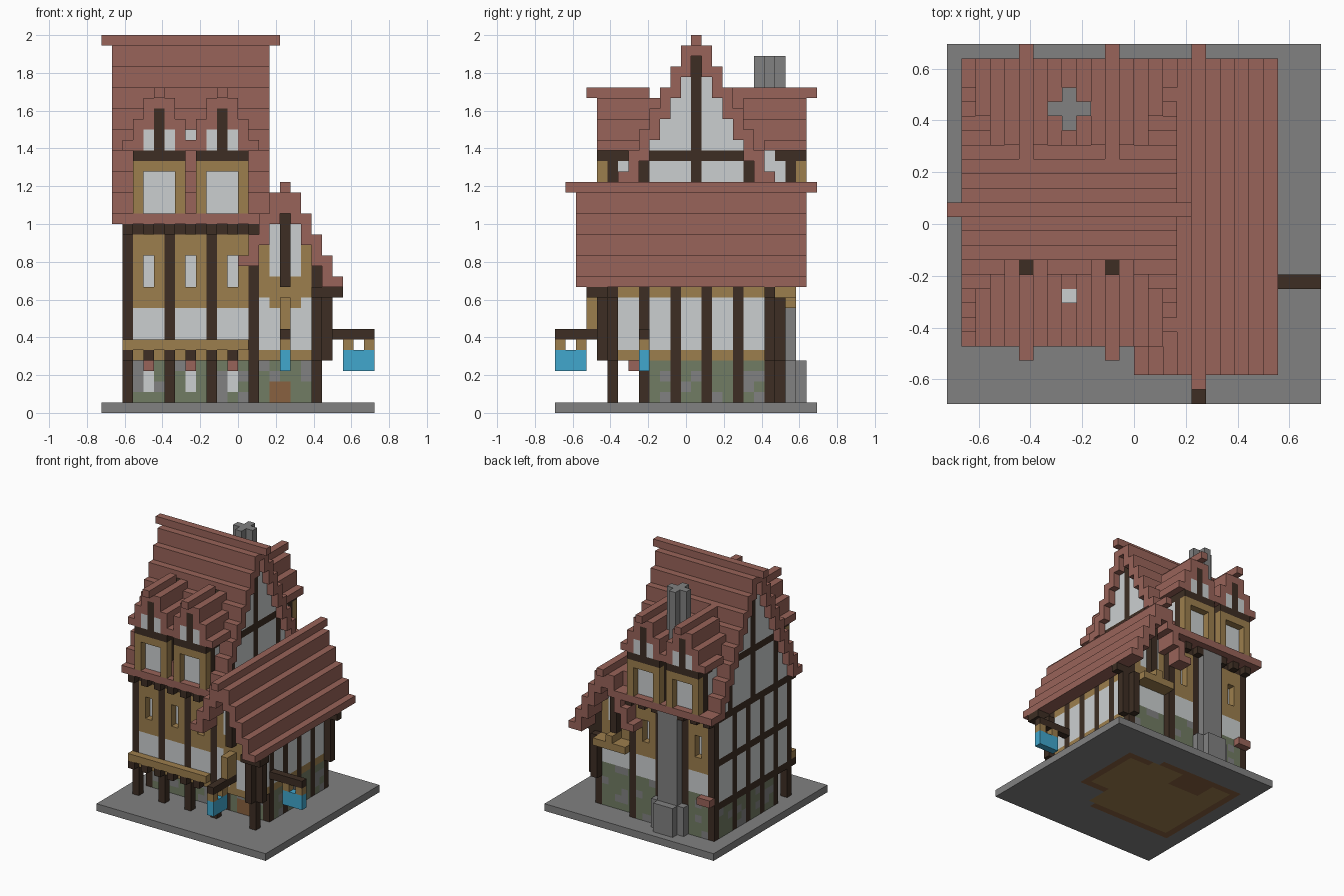
import bpy, bmesh, random
from mathutils import Vector

cube = bpy.data.objects.get("Cube")
if cube:
    bpy.data.objects.remove(cube)
random.seed(4)
U = 1 / 18                      # edge of one building block
ORIGIN = Vector((13, 12.5, 0))

COLOURS = {
    "roof_red": (.315, .126, .1), "dark_timber": (.047, .027, .017),
    "oak": (.335, .21, .075), "plaster": (.6, .625, .63),
    "grey_stone": (.22, .22, .22), "mossy_stone": (.165, .2, .125),
    "lantern_blue": (.053, .385, .61), "door_brown": (.25, .12, .05),
}
MATS = {}
for label, rgb in COLOURS.items():
    m = bpy.data.materials.new(label)
    m.use_nodes = True
    m.diffuse_color = (*rgb, 1)
    m.node_tree.nodes["Principled BSDF"].inputs["Base Color"].default_value = (*rgb, 1)
    MATS[label] = m
RED, DARK, OAK, PLASTER, GREY, MOSS, BLUE, DOOR = COLOURS

cells = {}


def span(v):
    return range(v, v + 1) if isinstance(v, int) else range(*v)


def put(part, mat, i, j, k, where="all"):
    """Fill a block range; where = all, solid (repaint) or empty (only gaps)."""
    for x in span(i):
        for y in span(j):
            for z in span(k):
                c = (x, y, z)
                if where == "all" or (c in cells) == (where == "solid"):
                    cells[c] = (part, mat)


def cut(i, j, k):
    for x in span(i):
        for y in span(j):
            for z in span(k):
                cells.pop((x, y, z), None)


def main_roof(j):               # underside and top of the main roof
    d = abs(j - 13)
    top = max(19, 37 - 2 * d) if d else 36
    return max(18, top - 3 + (d == 0)), top


def wing_roof(i):               # underside and top of the wing roof
    d = abs(i - 17)
    top = 23 - 2 * d if d else 22
    return max(top - 3, 12 if i > 17 else 14), top


POSTS = (2, 6, 10, 14)
WINDOWS = (4, 8, 12)
SIDE_POSTS = (5, 8, 11, 14, 17, 20)

# Base slab
put("base_slab", GREY, (0, 26), (0, 25), 0)

# Plastered bodies up to the undersides of the roofs
put("main_walls", PLASTER, (2, 15), (5, 22), (5, 18))
for j in range(5, 22):
    put("main_walls", PLASTER, (2, 15), j, (18, main_roof(j)[0]))
for i in range(15, 21):
    put("wing_walls", PLASTER, i, (5, 21), (5, wing_roof(i)[0]))

# Main front and back: oak cladding, inset windows, posts and beams
for wall, out in ((5, 4), (21, 22)):
    put("oak_cladding", OAK, (2, 15), wall, (10, 17))
    put("eave_beam", DARK, (2, 15), wall, 17)
    for i in range(2, 15, 2):
        put("eave_corbels", DARK, i, out, 17)
    for i in WINDOWS:
        cut(i, wall, (12, 15))
put("oak_cladding", OAK, (2, 15), 5, (5, 7))
put("ledge", OAK, (2, 14), 4, 6)
for i in range(2, 14, 2):
    put("ledge_corbels", DARK, i, 4, 5)

# Stone ground floor, higher along the back
put("ground_floor", MOSS, (2, 15), (8, 22), (1, 5))
put("ground_floor", MOSS, (15, 21), (8, 21), (1, 5))
put("ground_floor", MOSS, (2, 15), 21, (5, 7))
put("ground_floor", MOSS, (15, 21), 20, (5, 7))
for c, (part, mat) in list(cells.items()):
    if part == "ground_floor" and random.random() < .27:
        cells[c] = (part, GREY)
for i in WINDOWS:
    put("cellar_windows", PLASTER, i, 8, (2, 4))
    put("window_lintels", RED, i, 7, 4)
put("back_lintel", RED, (2, 4), 22, 6)
for i in POSTS:
    for wall in (5, 21):
        put("main_posts", DARK, i, wall, (1, 18))

# Timber framing of the two main gable ends
for i in (2, 14):
    for j in (5, 8, 11, 14, 17, 21):
        put("side_posts", DARK, i, j, (1, 18), "solid")
    for k in (5, 11, 17):
        put("side_beams", DARK, i, (5, 22), k, "solid")
    put("gable_beam", DARK, i, (5, 22), 24, "solid")
    put("gable_post", DARK, i, 13, (18, 34), "solid")
    for j in (8, 18):
        put("gable_post", DARK, i, j, (18, 26), "solid")

# Main roof with ridge beam
for j in range(4, 24):
    lo, hi = main_roof(j)
    put("main_roof", RED, (1, 16), j, (lo, hi))
put("main_ridge", RED, (0, 17), 13, 35)

# Dormers, two on each slope
for edge, step, reach in ((4, 1, 5), (23, -1, 7)):
    def row(a, b):
        ends = sorted((edge + step * a, edge + step * (b - 1)))
        return ends[0], ends[1] + 1
    for c in (5, 11):
        wide, pane = (c - 2, c + 3), (c - 1, c + 2)
        put("dormer_body", PLASTER, wide, row(1, 5), (19, 25))
        put("dormer_body", PLASTER, pane, row(0, 5), (25, 27))
        put("dormer_frame", OAK, wide, row(0, 1), (19, 24))
        cut(pane, row(0, 1), (19, 23))
        put("dormer_beam", DARK, wide, row(0, 3), 24)
        for i in (c - 2, c + 2):
            put("dormer_post", DARK, i, row(1, 2), (19, 24))
        put("dormer_post", DARK, c, row(0, 1), (25, 29))
        for i in range(c - 3, c + 4):
            d = abs(i - c)
            lo, hi = ((29, 30), (27, 30), (25, 28), (25, 26))[d]
            put("dormer_roof", RED, i, row(0, (7, 6, 6, 4)[d]), (lo, hi))
        put("dormer_post", DARK, c, 9, 29)
        put("dormer_ridge", RED, c, row(-1, reach), 30)
put("valley_light", PLASTER, 8, 7, 26)

# Wing roof
for i in range(13, 23):
    lo, hi = wing_roof(i)
    put("wing_roof", RED, i, (2, 24), (lo, hi), "empty")
put("wing_ridge", RED, 17, (1, 25), 21)

# Wing front and back gables
for wall, out in ((5, 4), (20, 21)):
    put("wing_cladding", OAK, (15, 21), wall, (11, 14), "solid")
    put("wing_cladding", OAK, (15, 20), wall, (14, 16), "solid")
    put("wing_cladding", OAK, (16, 19), wall, 10)
    put("wing_gable_panel", PLASTER, (16, 19), wall, (13, 18), "solid")
    put("wing_gable_post", DARK, 17, wall, (12, 19))
    put("wing_gable_post", DARK, 17, out, (12, 19), "empty")
    put("wing_eave_beam", DARK, (20, 23), min(wall, out), 11)
put("wing_cladding", OAK, (15, 20), 5, 5)
put("wing_cladding", OAK, 17, 5, (5, 12))
for j in SIDE_POSTS:
    put("wing_posts", DARK, 20, j, (1, 12))
for a, b in zip(SIDE_POSTS, SIDE_POSTS[1:]):
    for k in (5, 11):
        put("wing_side_rail", OAK, 20, (a + 1, b), k)
for wall, out in ((5, 4), (20, 21)):
    put("corner_posts", DARK, 20, wall, (1, 14))
    put("corner_posts", DARK, 20, out, (5, 11))
    put("corner_posts", DARK, 21, wall, (5, 11))
put("wing_eave_beam", DARK, (20, 23), 3, 11)
put("front_brace", OAK, 17, (3, 5), (8, 11))
put("back_ledge", OAK, (15, 20), (21, 23), 10)
put("back_brace", OAK, 17, (21, 23), 11)
put("front_door", DOOR, (16, 18), 8, (1, 3))

# Hanging lanterns
put("front_lantern_arm", DARK, 17, (0, 5), 7)
put("front_lantern", BLUE, 17, (0, 3), (4, 6))
put("side_lantern_arm", DARK, (21, 26), 8, 7)
put("side_lantern", BLUE, (23, 26), 8, (4, 6))
for n in (0, 2):
    put("lantern_hangers", OAK, 17, n, 6)
    put("lantern_hangers", OAK, 23 + n, 8, 6)

# Chimney: stepped hearth, shaft and cross-shaped stack
put("chimney_hearth", GREY, (6, 11), 22, (1, 5))
put("chimney_hearth", GREY, (7, 10), 23, (1, 5))
put("chimney_shaft", GREY, (7, 10), 22, (5, 18))
put("chimney_stack", GREY, (7, 10), 20, (22, 34))
put("chimney_stack", GREY, 8, (19, 22), (22, 34))


def underside(i, j):            # floor and hearth showing under the slab
    def inside(m):
        return (2 + m <= i < 15 + m and 6 + m <= j < 21 - m) or \
               (14 <= i < 20 - m and 10 + m <= j < 20 - m)
    hearth = 6 <= i < 11 and 17 <= j < 21
    return OAK if inside(1) and not hearth else DOOR if inside(0) else GREY


# Turn each part into a mesh made of its exposed block faces
AXES = [Vector(v) for v in ((1, 0, 0), (0, 1, 0), (0, 0, 1))]
parts = {}
for c, (part, mat) in cells.items():
    parts.setdefault(part, []).append((c, mat))
for part, blocks in parts.items():
    bm = bmesh.new()
    slots = []
    for c, mat in blocks:
        for a in range(3):
            for sign in (-1, 1):
                n = AXES[a] * sign
                if tuple(int(p + q) for p, q in zip(c, n)) in cells:
                    continue
                s, t = AXES[(a + 1) % 3], AXES[(a + 2) % 3]
                o = Vector(c) - ORIGIN + (AXES[a] if sign > 0 else Vector())
                ring = [o, o + s, o + s + t, o + t][::sign]
                face = bm.faces.new([bm.verts.new(p * U) for p in ring])
                name = underside(*c[:2]) if c[2] == 0 and n.z < 0 else mat
                if name not in slots:
                    slots.append(name)
                face.material_index = slots.index(name)
    if bm.faces:
        bmesh.ops.remove_doubles(bm, verts=bm.verts, dist=U / 100)
        mesh = bpy.data.meshes.new(part)
        bm.to_mesh(mesh)
        for name in slots:
            mesh.materials.append(MATS[name])
        bpy.context.collection.objects.link(bpy.data.objects.new(part, mesh))
    bm.free()
